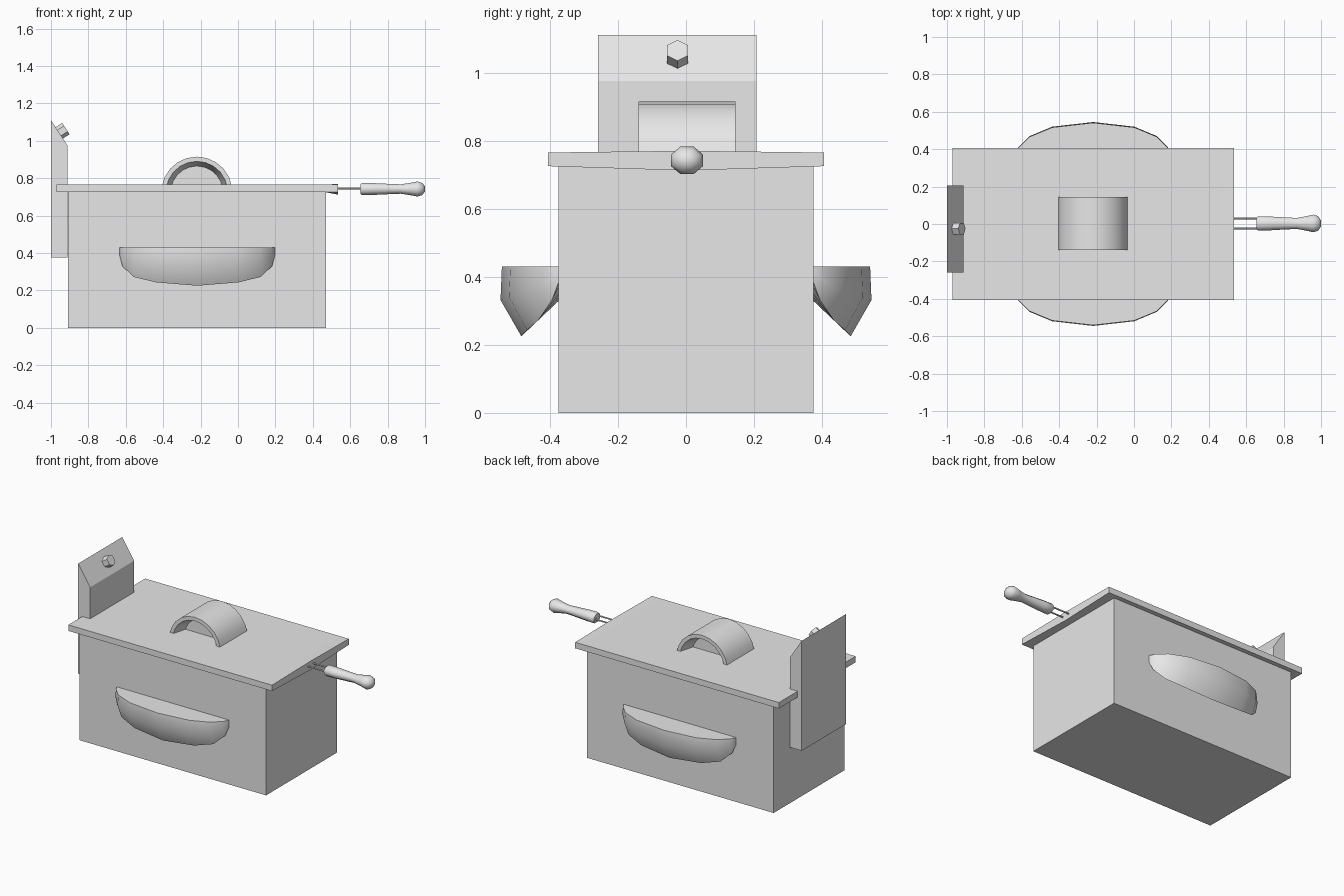
import bpy, bmesh, math
from mathutils import Matrix, Vector

cube = bpy.data.objects.get("Cube")
if cube:
    bpy.data.objects.remove(cube, do_unlink=True)

grey = bpy.data.materials.new("plain grey")
grey.use_nodes = True
grey.diffuse_color = (0.8, 0.8, 0.8, 1)
grey.node_tree.nodes["Principled BSDF"].inputs["Base Color"].default_value = (0.8, 0.8, 0.8, 1)


def finish(name, bm, smooth=None):
    bmesh.ops.recalc_face_normals(bm, faces=bm.faces)
    mesh = bpy.data.meshes.new(name)
    bm.to_mesh(mesh)
    bm.free()
    mesh.materials.append(grey)
    ob = bpy.data.objects.new(name, mesh)
    bpy.context.collection.objects.link(ob)
    if smooth:
        bpy.ops.object.select_all(action="DESELECT")
        ob.select_set(True)
        bpy.context.view_layer.objects.active = ob
        bpy.ops.object.shade_smooth_by_angle(angle=math.radians(smooth))
    return ob


def loft(name, rings, smooth=None):
    """Skin a row of closed rings and cap both ends."""
    bm = bmesh.new()
    loops = [[bm.verts.new(p) for p in ring] for ring in rings]
    n = len(loops[0])
    for a, b in zip(loops, loops[1:]):
        for i in range(n):
            j = (i + 1) % n
            bm.faces.new((a[i], a[j], b[j], b[i]))
    bm.faces.new(loops[0])
    bm.faces.new(loops[-1])
    return finish(name, bm, smooth)


def cylinder(name, start, end, radius, sides, turn=0.0):
    start, end = Vector(start), Vector(end)
    axis = end - start
    bm = bmesh.new()
    place = (Matrix.Translation((start + end) / 2)
             @ axis.to_track_quat("Z", "Y").to_matrix().to_4x4()
             @ Matrix.Rotation(turn, 4, "Z"))
    bmesh.ops.create_cone(bm, cap_ends=True, segments=sides, radius1=radius,
                          radius2=radius, depth=axis.length, matrix=place)
    return finish(name, bm)


# Fryer body
def box_ring(z):
    return [(-0.91, -0.375, z), (0.47, -0.375, z), (0.47, 0.375, z), (-0.91, 0.375, z)]


loft("body", [box_ring(0), box_ring(0.735)])


# Lid, slightly flared where the basket wires leave it
def lid_ring(x, low, high):
    w = 0.405
    return [(x, -w, 0.725), (x, 0, low), (x, w, 0.725),
            (x, w, 0.765), (x, 0, high), (x, -w, 0.765)]


loft("lid", [lid_ring(-0.97, 0.725, 0.765), lid_ring(0.47, 0.725, 0.765),
             lid_ring(0.535, 0.712, 0.77)])


# Arched lid handle with a tapered recess on both ends
def arch_ring(r, y):
    angles = [math.radians(8 + 164 * i / 10) for i in range(11)]
    return [(-0.22 + r * math.cos(a), y, 0.725 + r * math.sin(a)) for a in angles]


loft("lid_handle", [arch_ring(r, y) for r, y in (
    (0.14, -0.05), (0.165, -0.14), (0.19, -0.14),
    (0.19, 0.145), (0.165, 0.145), (0.14, 0.05))], 35)

# Control panel with sloped top
profile = [(-1, 0.375), (-0.912, 0.375), (-0.912, 0.975), (-1, 1.11)]
loft("control_panel", [[(x, y, z) for x, z in profile] for y in (-0.258, 0.207)])
cylinder("control_knob", (-0.962, -0.025, 1.038), (-0.92, -0.025, 1.065), 0.036, 6,
         math.radians(0))

# Side carrying handles: half length, outward reach, lowest height
stations = [(0.415, 0.378, 0.385), (0.40, 0.41, 0.33), (0.34, 0.47, 0.272),
            (0.22, 0.52, 0.243)]
stations = ([(-d, y, z) for d, y, z in stations] + [(0, 0.545, 0.225)]
            + stations[::-1])


def grip_section(d, reach, low, side):
    wall = 0.365
    mid = wall + (reach - wall) * 0.66
    rise = 0.43 - low
    points = [(wall, 0.43), (reach - 0.004, 0.43), (reach, 0.43 - rise * 0.48),
              (mid, low), (wall, 0.43 - rise * 0.45)]
    return [(-0.218 + d, side * y, z) for y, z in points]


for label, side in (("front", -1), ("back", 1)):
    loft(label + "_carry_handle", [grip_section(*s, side) for s in stations], 55)

# Basket grip and its two wires
grip_profile = [(0.655, 0.028), (0.665, 0.034), (0.72, 0.033), (0.80, 0.029),
                (0.87, 0.026), (0.92, 0.034), (0.96, 0.042), (0.985, 0.034), (1.0, 0.014)]
grip = []
for x, r in grip_profile:
    turns = [math.tau * (i + 0.5) / 8 for i in range(8)]
    grip.append([(x, 0.003 + 1.22 * r * math.cos(a), 0.742 + r * 1.04 * math.sin(a))
                 for a in turns])
loft("basket_grip", grip, 50)
for label, y in (("front", -0.024), ("back", 0.03)):
    cylinder(label + "_basket_wire", (0.42, y, 0.745), (0.67, y, 0.745), 0.005, 8)
